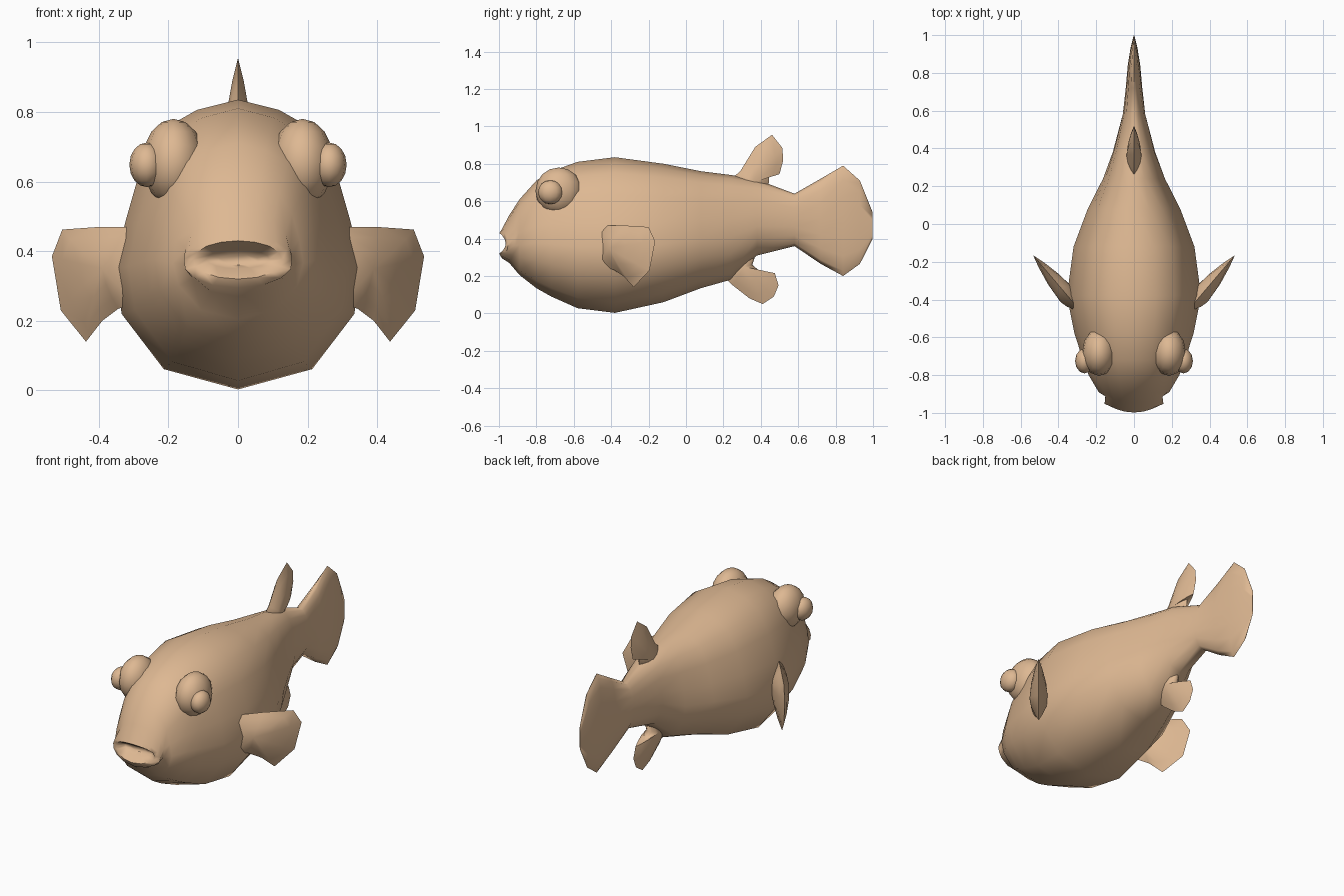
import bpy, bmesh, math
from mathutils import Vector

if "Cube" in bpy.data.objects:
    bpy.data.objects.remove(bpy.data.objects["Cube"], do_unlink=True)

TAN = (0.73, 0.48, 0.29, 1)
skin = bpy.data.materials.new("tan_skin")
skin.use_nodes = True
skin.diffuse_color = TAN
skin.node_tree.nodes["Principled BSDF"].inputs["Base Color"].default_value = TAN


def finish(bm, name, angle=70):
    bmesh.ops.recalc_face_normals(bm, faces=bm.faces)
    mesh = bpy.data.meshes.new(name)
    bm.to_mesh(mesh)
    bm.free()
    mesh.materials.append(skin)
    obj = bpy.data.objects.new(name, mesh)
    bpy.context.collection.objects.link(obj)
    bpy.ops.object.select_all(action='DESELECT')
    obj.select_set(True)
    bpy.context.view_layer.objects.active = obj
    bpy.ops.object.shade_smooth_by_angle(angle=math.radians(angle))
    return obj


def bridge(bm, a, b):
    n = len(a)
    for i in range(n):
        j = (i + 1) % n
        bm.faces.new((a[i], a[j], b[j], b[i]))


# Body cross-section: half width and height fractions, from belly keel to back
SECTION = [(0, 0), (.6, .07), (.94, .26), (1, .42), (.91, .58),
           (.79, .76), (.6, .9), (.33, .965), (0, 1)]

# Body stations: y, top, bottom, half width, roundness (1 puffed, 0 lens)
STATIONS = [
    (-.93, .39, .36, .06, 0), (-.965, .405, .35, .09, 0),
    (-.998, .43, .32, .13, .2), (-.985, .45, .295, .16, .3),
    (-.945, .525, .27, .158, .5), (-.89, .61, .205, .19, .8),
    (-.8, .71, .135, .24, 1), (-.72, .76, .09, .27, 1),
    (-.58, .81, .028, .315, 1), (-.38, .835, .003, .355, 1),
    (-.12, .8, .06, .32, 1), (.08, .76, .135, .245, 1),
    (.24, .74, .18, .165, .9), (.38, .715, .31, .115, .7),
    (.58, .64, .36, .062, .5), (.72, .72, .265, .045, .3),
    (.84, .79, .2, .034, .3), (.93, .71, .265, .019, .2),
    (.998, .54, .4, .002, 0)]


def station_ring(bm, y, top, bottom, width, puff):
    half = []
    for k, (w, h) in enumerate(SECTION):
        a = math.pi * k / (len(SECTION) - 1)
        w = puff * w + (1 - puff) * math.sin(a)
        h = puff * h + (1 - puff) * (1 - math.cos(a)) / 2
        bow = .035 * w * w if y < -.94 else 0     # lips curve back at the corners
        half.append((w * width, y + bow, bottom + h * (top - bottom)))
    other = [(-x, y, z) for x, y, z in half[-2:0:-1]]
    return [bm.verts.new(p) for p in half + other]


# Body with mouth and tail fin
bm = bmesh.new()
rings = [station_ring(bm, *s) for s in STATIONS]
for a, b in zip(rings, rings[1:]):
    bridge(bm, a, b)
bm.faces.new(rings[0])
bm.faces.new(rings[-1])
finish(bm, "body")


def fin(name, outline, root, thick, place, normal):
    """Wedge with a sharp rim, thickening towards its root."""
    bm = bmesh.new()
    root = Vector(root)
    rim = [bm.verts.new(place(*p)) for p in outline]
    for side in (1, -1):
        previous = rim
        for t, depth in ((.25, .4), (.6, .8)):
            ring = []
            for p in outline:
                q = Vector(p).lerp(root, t)
                ring.append(bm.verts.new(place(*q) + normal * side * thick * depth))
            bridge(bm, previous, ring)
            previous = ring
        tip = bm.verts.new(place(*root) + normal * side * thick)
        for i, v in enumerate(previous):
            bm.faces.new((v, previous[(i + 1) % len(previous)], tip))
    finish(bm, name)


def upright(y, z):
    return Vector((0, y, z))


SIDEWAYS = Vector((1, 0, 0))

# Fins on the centre line
fin("dorsal_fin", [(.22, .7), (.29, .76), (.37, .89), (.46, .955), (.515, .885),
                   (.52, .82), (.5, .745), (.445, .735), (.44, .66), (.3, .64)],
    (.36, .7), .04, upright, SIDEWAYS)
fin("anal_fin", [(.2, .2), (.25, .15), (.34, .08), (.41, .05), (.47, .09),
                 (.495, .15), (.475, .215), (.4, .22), (.355, .26),
                 (.38, .34), (.27, .36)],
    (.31, .25), .04, upright, SIDEWAYS)

# Side fins, sweeping backwards
PECTORAL = [(-.46, .47), (-.33, .47), (-.2, .462), (-.165, .385),
            (-.195, .23), (-.28, .14), (-.335, .2), (-.39, .235), (-.46, .25)]
for side, label in ((1, "left"), (-1, "right")):
    def swept(y, z, side=side):
        return Vector((side * (.36 + .85 * (y + .37)), y, z))
    fin(label + "_pectoral_fin", PECTORAL, (-.38, .35), .05, swept,
        Vector((side * .76, -.65, 0)))

    # Raised eye socket and eyeball
    for part, centre, size in (("eye_socket", (.185, -.68, .655), (.09, .125, .125)),
                               ("eye", (.262, -.725, .648), (.05, .066, .064))):
        bm = bmesh.new()
        bmesh.ops.create_uvsphere(bm, u_segments=12, v_segments=8, radius=1)
        for v in bm.verts:
            v.co = Vector((side * (centre[0] + v.co.x * size[0]),
                           centre[1] + v.co.y * size[1],
                           centre[2] + v.co.z * size[2]))
        finish(bm, label + "_" + part)
